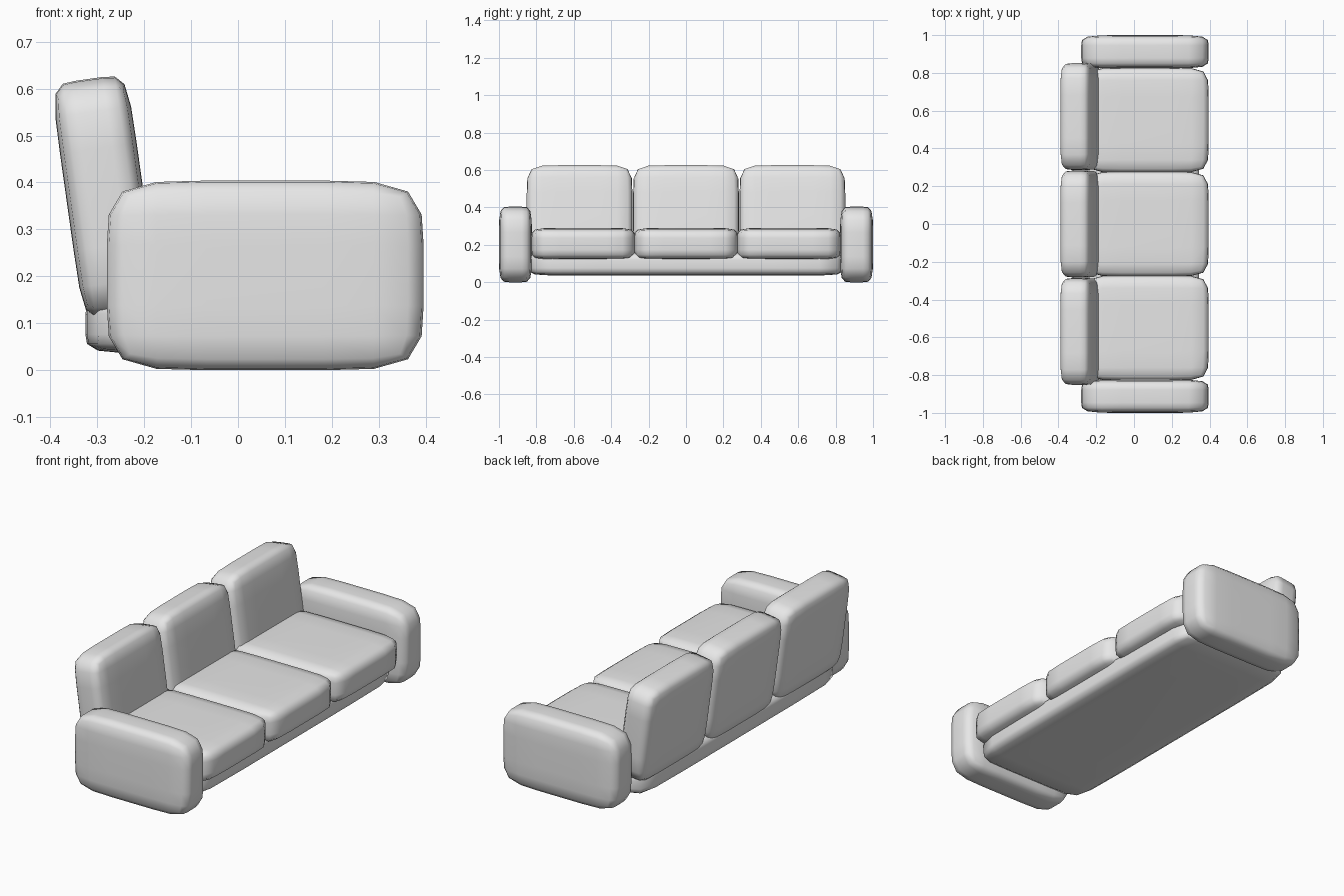
import bpy, bmesh, math

if "Cube" in bpy.data.objects:
    bpy.data.objects.remove(bpy.data.objects["Cube"])

fabric = bpy.data.materials.new("light_grey_fabric")
fabric.diffuse_color = (0.8, 0.8, 0.8, 1)
fabric.use_nodes = True
fabric.node_tree.nodes["Principled BSDF"].inputs["Base Color"].default_value = fabric.diffuse_color


def cushion(name, center, size, inset, tilt=0):
    """Soft box: 3x3x3 cage whose loops sit `inset` from each edge, then subdivided."""
    bm = bmesh.new()
    bmesh.ops.create_cube(bm, size=1)
    bmesh.ops.subdivide_edges(bm, edges=bm.edges[:], cuts=2, use_grid_fill=True)
    for v in bm.verts:
        for a in range(3):
            half = size[a] / 2
            d = half if abs(v.co[a]) > 0.4 else half - inset[a]
            v.co[a] = math.copysign(d, v.co[a])
    for f in bm.faces:
        f.smooth = True
    me = bpy.data.meshes.new(name)
    bm.to_mesh(me)
    bm.free()
    me.materials.append(fabric)
    ob = bpy.data.objects.new(name, me)
    bpy.context.collection.objects.link(ob)
    ob.location = center
    ob.rotation_euler.y = tilt
    sub = ob.modifiers.new("soft", 'SUBSURF')
    sub.levels = sub.render_levels = 1
    return ob


# Low platform under the seats
cushion("base", (0.01, 0, 0.098), (0.67, 1.68, 0.126), (0.16, 0.2, 0.04))

# Arms at both ends
for side, label in ((-1, "left"), (1, "right")):
    cushion(label + "_arm", (0.058, side * 0.912, 0.202),
            (0.675, 0.176, 0.404), (0.2, 0.05, 0.14))

# Three seat cushions and three leaning back cushions
for i, label in ((-1, "left"), (0, "middle"), (1, "right")):
    cushion(label + "_seat", (0.068, i * 0.55, 0.205),
            (0.655, 0.555, 0.17), (0.17, 0.12, 0.05))
    cushion(label + "_back", (-0.283, i * 0.569, 0.369),
            (0.165, 0.565, 0.508), (0.05, 0.15, 0.13), math.radians(-8))
